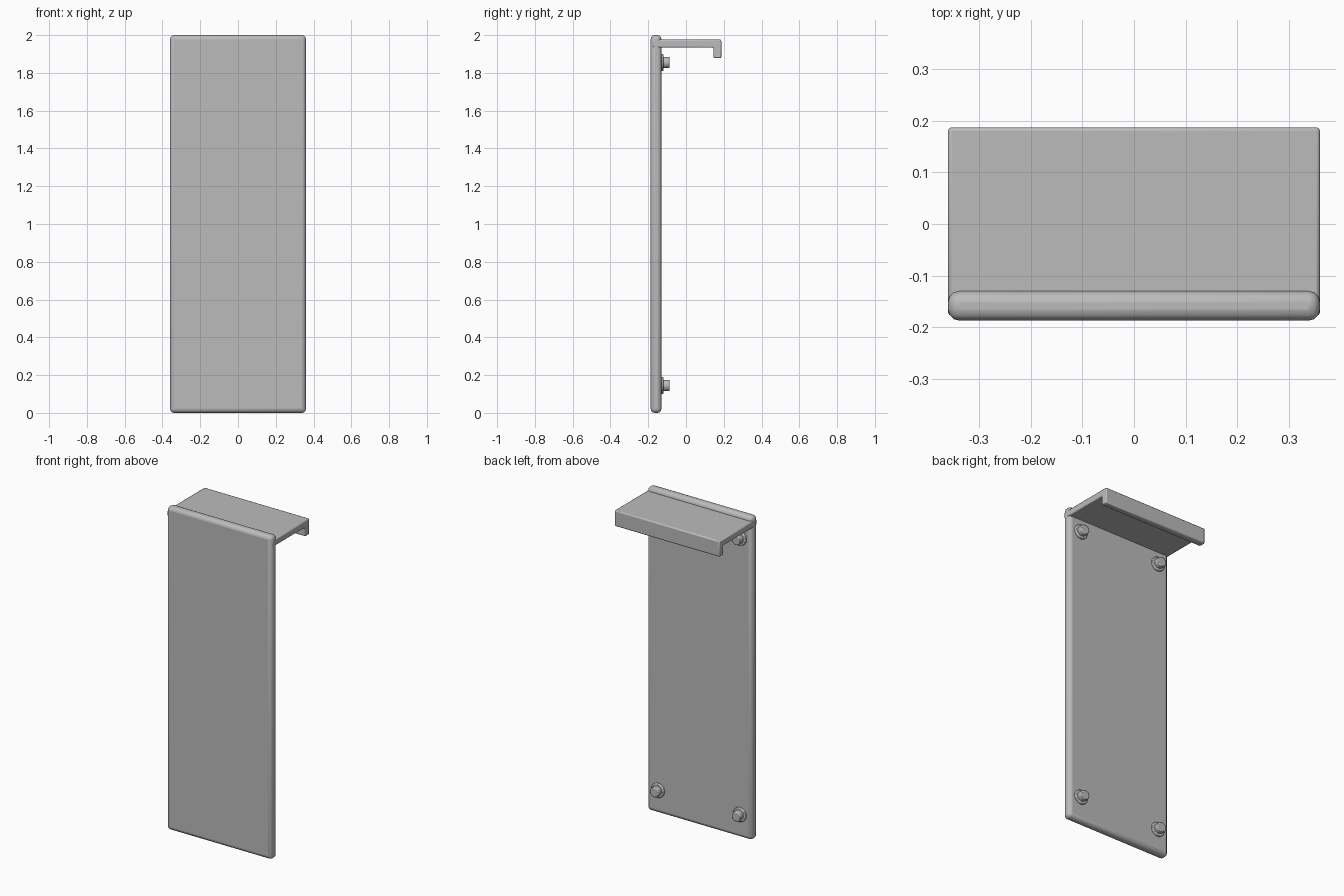
import bpy
import bmesh
import math
from mathutils import Matrix

if "Cube" in bpy.data.objects:
    bpy.data.objects.remove(bpy.data.objects["Cube"], do_unlink=True)

grey = bpy.data.materials.new("plain_grey")
grey.use_nodes = True
grey.diffuse_color = (0.5, 0.5, 0.5, 1)
grey.node_tree.nodes["Principled BSDF"].inputs["Base Color"].default_value = (0.5, 0.5, 0.5, 1)


def finish(bm, name, bevel, segments):
    """Turn a bmesh into a bevelled, softly shaded object."""
    bmesh.ops.recalc_face_normals(bm, faces=bm.faces)
    mesh = bpy.data.meshes.new(name)
    bm.to_mesh(mesh)
    bm.free()
    mesh.materials.append(grey)
    obj = bpy.data.objects.new(name, mesh)
    bpy.context.collection.objects.link(obj)
    mod = obj.modifiers.new("Bevel", "BEVEL")
    mod.width = bevel
    mod.segments = segments
    mod.limit_method = "ANGLE"
    mod.angle_limit = math.radians(40)
    bpy.ops.object.select_all(action="DESELECT")
    obj.select_set(True)
    bpy.context.view_layer.objects.active = obj
    bpy.ops.object.shade_smooth_by_angle(angle=math.radians(30))
    return obj


def extrude_profile(name, profile, half_width, bevel, segments):
    """Extrude a (y, z) outline across x."""
    bm = bmesh.new()
    face = bm.faces.new([bm.verts.new((-half_width, y, z)) for y, z in profile])
    side = bmesh.ops.extrude_face_region(bm, geom=[face])
    moved = [v for v in side["geom"] if isinstance(v, bmesh.types.BMVert)]
    bmesh.ops.translate(bm, verts=moved, vec=(2 * half_width, 0, 0))
    return finish(bm, name, bevel, segments)


def disc(name, x, z, y_start, y_end, radius, bevel):
    """Cylinder lying along y."""
    bm = bmesh.new()
    place = Matrix.Translation((x, (y_start + y_end) / 2, z)) @ Matrix.Rotation(math.pi / 2, 4, "X")
    bmesh.ops.create_cone(bm, cap_ends=True, segments=24, radius1=radius,
                          radius2=radius, depth=y_end - y_start, matrix=place)
    return finish(bm, name, bevel, 2)


# Upright panel with rounded rims
extrude_profile("panel", [(-0.187, 0), (-0.13, 0), (-0.13, 2), (-0.187, 2)], 0.36, 0.022, 3)

# Top shelf with a down-turned lip at the back
extrude_profile("shelf", [(-0.178, 1.934), (0.145, 1.934), (0.145, 1.878), (0.187, 1.878),
                          (0.187, 1.976), (-0.178, 1.976)], 0.36, 0.007, 2)

# Four stepped feet on the back of the panel
for side, x in (("right", -0.28), ("left", 0.28)):
    for level, z in (("lower", 0.145), ("upper", 1.855)):
        disc(f"{level}_{side}_washer", x, z, -0.14, -0.118, 0.044, 0.005)
        disc(f"{level}_{side}_knob", x, z, -0.125, -0.087, 0.03, 0.005)
